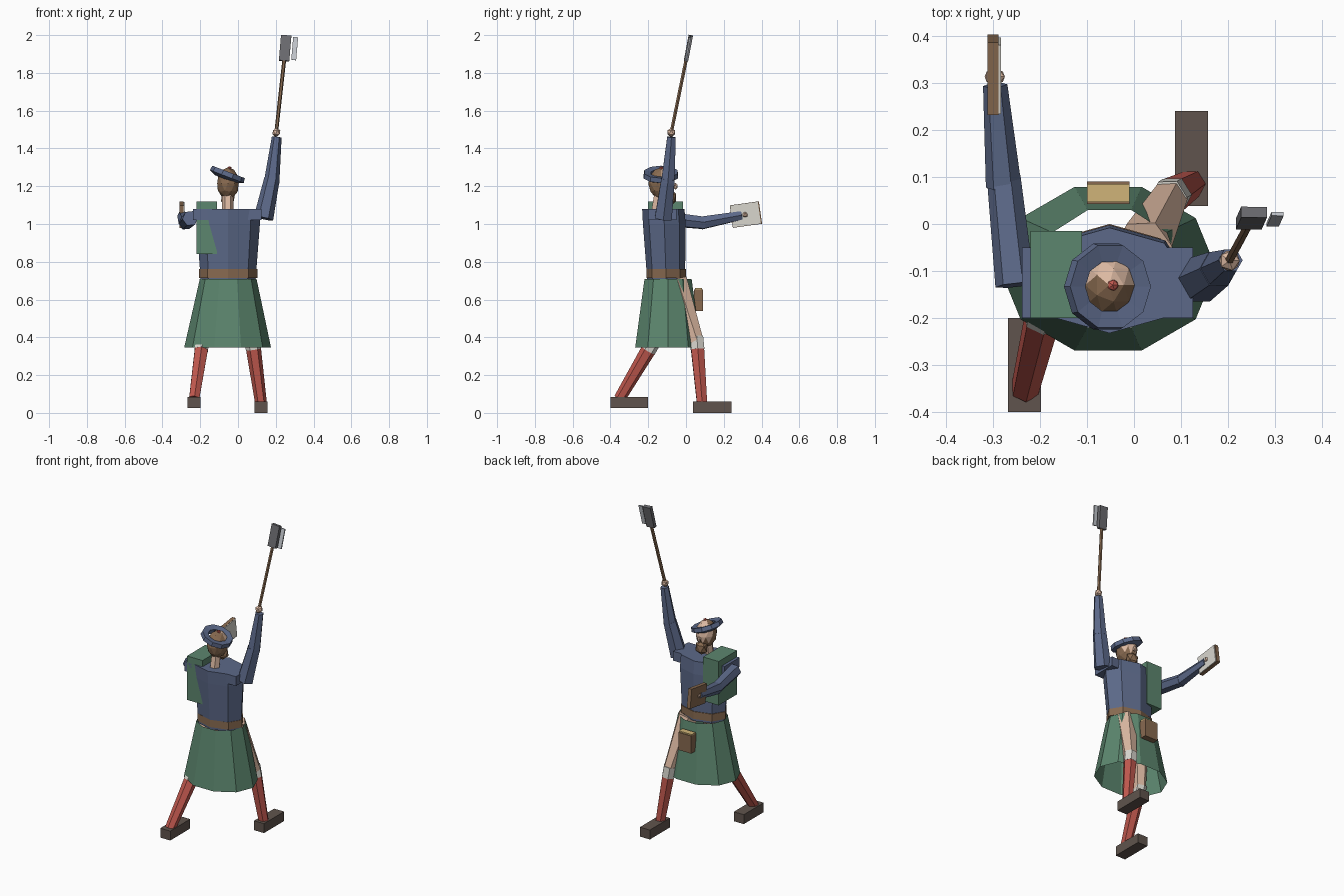
import bpy, bmesh, math
from mathutils import Vector, Matrix

old = bpy.data.objects.get("Cube")
if old:
    bpy.data.objects.remove(old, do_unlink=True)


def material(name, r, g, b):
    def lin(c):
        return ((c / 255 + 0.055) / 1.055) ** 2.4
    m = bpy.data.materials.new(name)
    m.use_nodes = True
    col = (lin(r), lin(g), lin(b), 1)
    m.diffuse_color = col
    m.node_tree.nodes["Principled BSDF"].inputs["Base Color"].default_value = col
    return m


BLUE = material("blue wool", 92, 105, 137)
GREEN = material("green cloth", 92, 134, 110)
RED = material("red knit", 192, 88, 78)
BOOT = material("dark boot leather", 96, 84, 77)
BROWN = material("brown", 136, 106, 80)
SKIN = material("skin", 220, 185, 162)
TAN = material("tan", 208, 180, 120)
IRON = material("dark iron", 108, 108, 112)
PALE = material("pale linen", 216, 214, 206)
STEEL = material("light steel", 196, 200, 206)


def finish(name, bm, *mats):
    bmesh.ops.recalc_face_normals(bm, faces=bm.faces[:])
    me = bpy.data.meshes.new(name)
    bm.to_mesh(me)
    bm.free()
    for m in mats:
        me.materials.append(m)
    ob = bpy.data.objects.new(name, me)
    bpy.context.collection.objects.link(ob)
    return ob


def loft(name, rings, mat, sides=8, turn=0.0, caps=True, closed=False):
    """Skin a list of (centre, rx, ry, frame) rings."""
    bm = bmesh.new()
    loops = []
    for c, rx, ry, frame in rings:
        angles = [turn + math.tau * i / sides for i in range(sides)]
        loops.append([bm.verts.new(Vector(c) + frame @ Vector((rx * math.cos(a), ry * math.sin(a), 0)))
                      for a in angles])
    pairs = list(zip(loops, loops[1:]))
    if closed:
        pairs.append((loops[-1], loops[0]))
    for a, b in pairs:
        for i in range(sides):
            j = (i + 1) % sides
            bm.faces.new((a[i], a[j], b[j], b[i]))
    if caps and not closed:
        bm.faces.new(loops[0])
        bm.faces.new(loops[-1])
    return finish(name, bm, mat)


FLAT = Matrix.Identity(3)


def limb(name, points, radii, mat, sides=6):
    """Faceted tube through the points, one radius per point."""
    pts = [Vector(p) for p in points]
    rings = []
    for i, p in enumerate(pts):
        d = pts[min(i + 1, len(pts) - 1)] - pts[max(i - 1, 0)]
        frame = Vector((0, 0, 1)).rotation_difference(d.normalized()).to_matrix()
        rings.append((p, radii[i], radii[i], frame))
    return loft(name, rings, mat, sides)


def box(name, lo, hi, mat, frame=FLAT):
    """Box between two corners, turned about its own centre."""
    lo, hi = Vector(lo), Vector(hi)
    bm = bmesh.new()
    bmesh.ops.create_cube(bm, size=1)
    for v in bm.verts:
        v.co = (lo + hi) / 2 + frame @ (v.co * (hi - lo))
    return finish(name, bm, mat)


def ball(name, c, size, mats, rule=None, detail=1):
    bm = bmesh.new()
    bmesh.ops.create_icosphere(bm, subdivisions=detail, radius=1)
    if rule:
        for f in bm.faces:
            f.material_index = rule(f.calc_center_median())
    for v in bm.verts:
        v.co = Vector(c) + v.co * Vector(size)
    return finish(name, bm, *mats)


# Kilt: open flared tube
loft("kilt", [((-0.055, -0.095, 0.345), 0.23, 0.183, FLAT),
              ((-0.052, -0.095, 0.71), 0.15, 0.131, FLAT)], GREEN, sides=10, caps=False)

# Torso, belt and shoulders
loft("torso", [((-0.052, -0.105, 0.7), 0.145, 0.1, FLAT),
               ((-0.052, -0.115, 1.0), 0.168, 0.113, FLAT),
               ((-0.052, -0.12, 1.08), 0.165, 0.112, FLAT)], BLUE)
loft("belt", [((-0.052, -0.105, 0.715), 0.154, 0.105, FLAT),
              ((-0.052, -0.105, 0.762), 0.154, 0.105, FLAT)], BROWN)
box("shoulders", (-0.238, -0.2, 1.02), (0.125, -0.05, 1.08), BLUE)

# Rolled plaid on the shoulder and pouch in front of the kilt
box("shoulder_bundle", (-0.22, -0.2, 0.84), (-0.11, -0.015, 1.12), GREEN)
box("pouch", (-0.1, 0.042, 0.54), (-0.01, 0.09, 0.652), BROWN)
box("pouch_flap", (-0.1, 0.047, 0.652), (-0.01, 0.085, 0.66), TAN)


# Head: skin face, brown hair behind and brown beard below
def hair_rule(c):
    hair = c.y < 0.05
    beard = c.z < -0.25 and c.y > -0.3
    return 1 if hair or beard else 0


limb("neck", [(-0.055, -0.16, 1.05), (-0.053, -0.14, 1.17)], (0.03, 0.03), SKIN)
ball("head", (-0.053, -0.13, 1.215), (0.06, 0.07, 0.085), (SKIN, BROWN), hair_rule, 2)
ball("beard", (-0.053, -0.08, 1.14), (0.042, 0.032, 0.045), (BROWN,))
ball("nose", (-0.053, -0.056, 1.2), (0.012, 0.014, 0.018), (SKIN,))

# Tilted bonnet ring with a pompom
tilt = Matrix.Rotation(math.radians(21), 3, 'Y')
bonnet = []
for r, h in ((0.06, -0.022), (0.096, -0.006), (0.092, 0.02), (0.055, 0.014)):
    bonnet.append((Vector((-0.057, -0.133, 1.257)) + tilt @ Vector((0, 0, h)), r, r, tilt))
loft("bonnet", bonnet, BLUE, sides=10, closed=True)
ball("pompom", (-0.045, -0.13, 1.295), (0.013, 0.013, 0.011), (RED,))

# Raised arm with the long hammer
limb("raised_upper_arm", [(0.135, -0.12, 1.03), (0.18, -0.095, 1.24)], (0.052, 0.041), BLUE)
limb("raised_forearm", [(0.178, -0.096, 1.22), (0.205, -0.077, 1.46)], (0.041, 0.026), BLUE)
ball("raised_hand", (0.203, -0.078, 1.485), (0.024,) * 3, (SKIN,))
limb("hammer_handle", [(0.2, -0.082, 1.465), (0.246, 0.003, 1.88)], (0.01, 0.01), BROWN)
lean = Vector((0, 0, 1)).rotation_difference(Vector((0.035, 0.078, 0.41)).normalized()).to_matrix()
box("hammer_head", (0.222, 0.001, 1.862), (0.277, 0.024, 1.999), IRON, lean)
box("hammer_blade", (0.287, 0.006, 1.867), (0.313, 0.014, 1.99), STEEL, lean)

# Outstretched arm with the book
limb("outstretched_upper_arm", [(-0.253, -0.13, 1.03), (-0.277, 0.1, 1.005)], (0.042, 0.036), BLUE)
limb("outstretched_forearm", [(-0.277, 0.08, 1.005), (-0.295, 0.295, 1.045)], (0.038, 0.026), BLUE)
ball("outstretched_hand", (-0.296, 0.313, 1.05), (0.024, 0.02, 0.02), (SKIN,))
pitch = Matrix.Rotation(math.radians(8), 3, 'X')
box("book_cover", (-0.311, 0.239, 0.99), (-0.288, 0.395, 1.11), BROWN, pitch)
box("book_page", (-0.288, 0.241, 0.992), (-0.283, 0.389, 1.108), PALE, pitch)


# Legs: bare thigh, turned-down cuff, sock and boot
def leg(side, hip, knee, ankle, boot_lo, boot_hi):
    hip, knee, ankle = Vector(hip), Vector(knee), Vector(ankle)
    limb(side + "_thigh", [hip, knee], (0.062, 0.04), SKIN)
    shin = ankle - knee
    limb(side + "_cuff", [knee - shin * 0.09, knee + shin * 0.12], (0.04, 0.041), PALE)
    limb(side + "_sock", [knee + shin * 0.1, ankle], (0.04, 0.031), RED)
    box(side + "_boot", boot_lo, boot_hi, BOOT)


leg("front", (0.02, -0.05, 0.7), (0.077, 0.058, 0.375), (0.122, 0.085, 0.05),
    (0.087, 0.038, 0), (0.157, 0.24, 0.06))
leg("rear", (-0.12, -0.1, 0.7), (-0.19, -0.18, 0.365), (-0.232, -0.352, 0.075),
    (-0.268, -0.4, 0.025), (-0.198, -0.2, 0.085))
